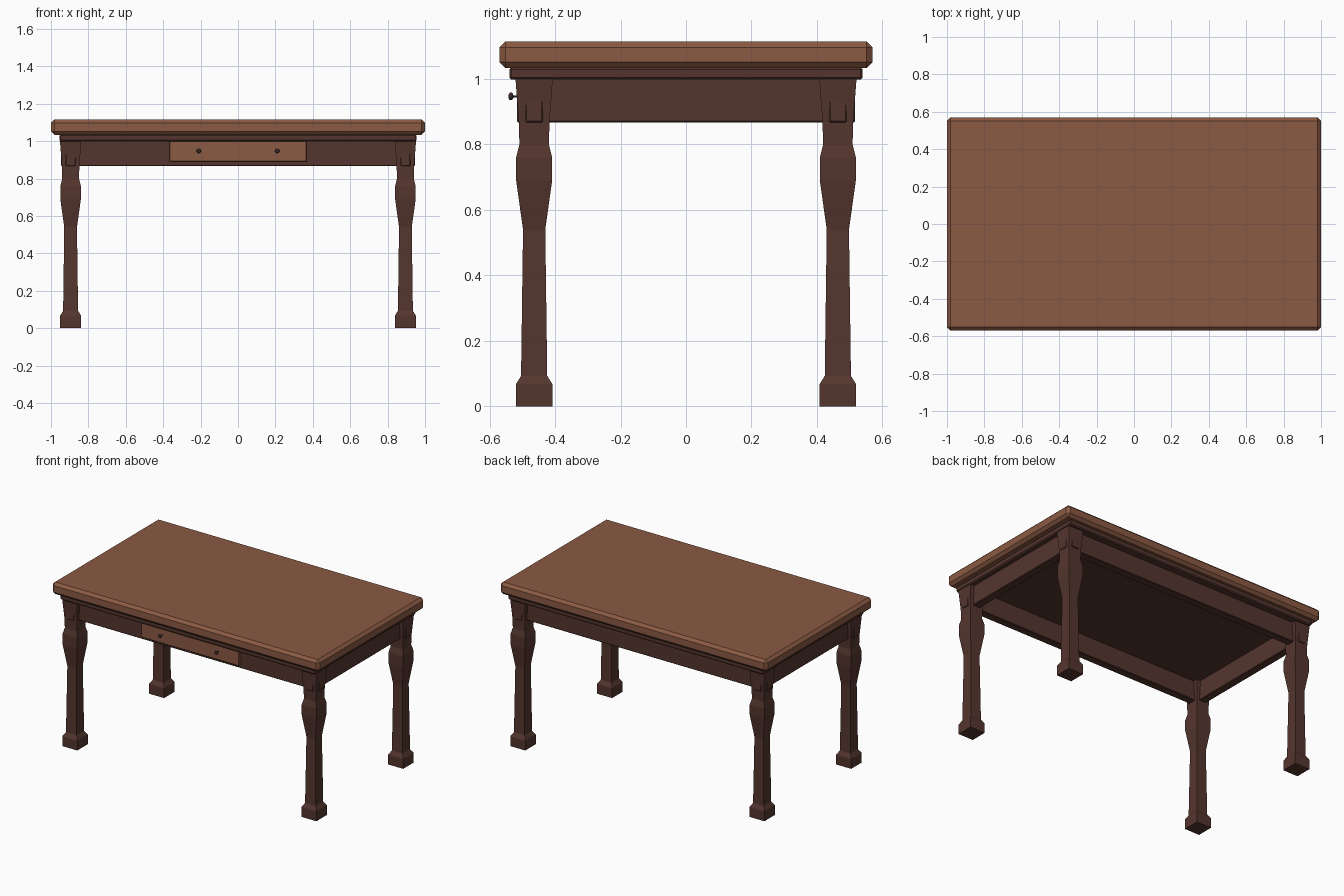
import bpy, bmesh, math

if "Cube" in bpy.data.objects:
    bpy.data.objects.remove(bpy.data.objects["Cube"])


def material(name, rgb):
    m = bpy.data.materials.new(name)
    m.diffuse_color = (*rgb, 1)
    m.use_nodes = True
    m.node_tree.nodes["Principled BSDF"].inputs["Base Color"].default_value = m.diffuse_color
    return m


LIGHT = material("warm wood", (0.258, 0.102, 0.056))
DARK = material("dark wood", (0.089, 0.036, 0.027))
KNOB = material("dark knob", (0.04, 0.022, 0.018))


def finish(name, bm, mat):
    bmesh.ops.recalc_face_normals(bm, faces=bm.faces)
    me = bpy.data.meshes.new(name)
    bm.to_mesh(me)
    bm.free()
    me.materials.append(mat)
    ob = bpy.data.objects.new(name, me)
    bpy.context.collection.objects.link(ob)
    return ob


def box(name, lo, hi, mat, bevel):
    bm = bmesh.new()
    bmesh.ops.create_cube(bm, size=1)
    for v in bm.verts:
        v.co = [(a + b) / 2 + c * (b - a) for a, b, c in zip(lo, hi, v.co)]
    bmesh.ops.bevel(bm, geom=bm.edges[:], offset=bevel, segments=1,
                    affect='EDGES', profile=0.5)
    return finish(name, bm, mat)


# Table top and the moulding slab beneath it
box("table_top", (-1, -0.57, 1.034), (1, 0.57, 1.115), LIGHT, 0.018)
box("moulding", (-0.955, -0.54, 0.998), (0.955, 0.54, 1.036), DARK, 0.007)

# Leg centres; the apron boards run through the legs and poke out slightly
LX, LY, T = 0.895, 0.464, 0.027
for side, s in (("front", -1), ("back", 1)):
    box(side + "_apron", (-0.947, s * LY - T, 0.867),
        (0.947, s * LY + T, 1.002), DARK, 0.004)
for side, s in (("left", -1), ("right", 1)):
    box(side + "_apron", (s * LX - T, -0.516, 0.867),
        (s * LX + T, 0.516, 1.002), DARK, 0.004)

# Square legs: (height, half width)
PROFILE = [(0, 0.056), (0.067, 0.056), (0.093, 0.040), (0.54, 0.034),
           (0.69, 0.055), (0.76, 0.055), (0.80, 0.045), (0.87, 0.047),
           (1.0, 0.057)]


def leg(name, x, y):
    bm = bmesh.new()
    rings = [[bm.verts.new((x + i * w, y + j * w, z))
              for i, j in ((-1, -1), (1, -1), (1, 1), (-1, 1))]
             for z, w in PROFILE]
    for a, b in zip(rings, rings[1:]):
        for k in range(4):
            n = (k + 1) % 4
            bm.faces.new((a[k], a[n], b[n], b[k]))
    bm.faces.new(rings[0])
    bm.faces.new(rings[-1])
    finish(name, bm, DARK)


for ys, yn in ((-1, "front"), (1, "back")):
    for xs, xn in ((-1, "left"), (1, "right")):
        leg(f"{yn}_{xn}_leg", xs * LX, ys * LY)

# Drawer front with two small knobs on thin stems
box("drawer_front", (-0.366, -0.513, 0.89), (0.366, -0.48, 1.0), LIGHT, 0.003)
for s, n in ((-1, "left"), (1, "right")):
    bm = bmesh.new()
    bmesh.ops.create_uvsphere(bm, u_segments=12, v_segments=8, radius=0.012)
    for v in bm.verts:
        v.co = (v.co.x + s * 0.21, v.co.y * 0.65 - 0.535, v.co.z + 0.947)
    ob = finish(n + "_drawer_knob", bm, KNOB)
    for p in ob.data.polygons:
        p.use_smooth = True
    box(n + "_knob_stem", (s * 0.21 - 0.003, -0.535, 0.944),
        (s * 0.21 + 0.003, -0.51, 0.95), KNOB, 0.0005)
